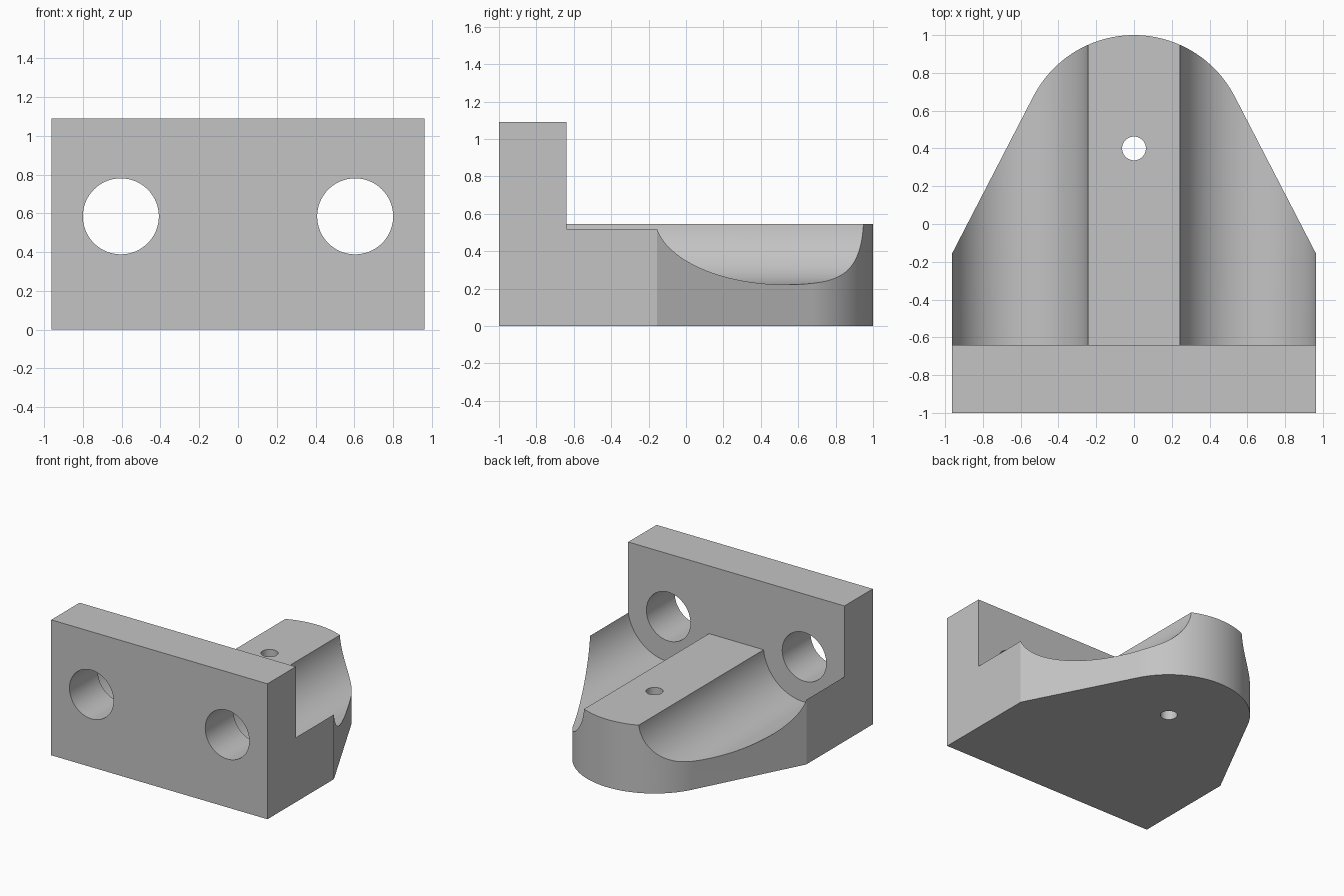
import bpy, bmesh, math
from mathutils import Vector, Matrix

cube = bpy.data.objects.get("Cube")
if cube:
    bpy.data.objects.remove(cube, do_unlink=True)

# Main dimensions
HALF_W, HEIGHT, BASE_H = 0.9625, 1.09, 0.545
PLATE_BACK, CORNER_Y = -0.64, -0.155
NOSE_Y, NOSE_R = 0.4, 0.6
BORE_X, BORE_Z = 0.6045, 0.585

grey = bpy.data.materials.new("plain grey")
grey.use_nodes = True
colour = (0.55, 0.55, 0.55, 1)
grey.diffuse_color = colour
grey.node_tree.nodes["Principled BSDF"].inputs["Base Color"].default_value = colour


def make_object(name, bm):
    bmesh.ops.recalc_face_normals(bm, faces=bm.faces)
    mesh = bpy.data.meshes.new(name)
    bm.to_mesh(mesh)
    bm.free()
    mesh.materials.append(grey)
    obj = bpy.data.objects.new(name, mesh)
    bpy.context.collection.objects.link(obj)
    return obj


def cylinder(name, centre, radius, length, along_y=True, sides=96):
    bm = bmesh.new()
    turn = Matrix.Rotation(math.pi / 2, 4, "X") if along_y else Matrix()
    bmesh.ops.create_cone(bm, cap_ends=True, segments=sides, radius1=radius,
                          radius2=radius, depth=length,
                          matrix=Matrix.Translation(centre) @ turn)
    return make_object(name, bm)


def box(name, low, high):
    bm = bmesh.new()
    low, high = Vector(low), Vector(high)
    bmesh.ops.create_cube(bm, size=1, matrix=Matrix.Translation((low + high) / 2)
                          @ Matrix.Diagonal((*(high - low), 1)))
    return make_object(name, bm)


def cut(target, cutter):
    cutter.hide_render = True
    mod = target.modifiers.new(cutter.name, "BOOLEAN")
    mod.operation, mod.solver, mod.object = "DIFFERENCE", "EXACT", cutter
    bpy.context.view_layer.objects.active = target
    bpy.ops.object.modifier_apply(modifier=mod.name)
    bpy.data.objects.remove(cutter, do_unlink=True)


# Tapered outline whose straight flanks run tangent into the rounded nose
dx, dy = HALF_W, CORNER_Y - NOSE_Y
start = math.atan2(dy, dx) + math.acos(NOSE_R / math.hypot(dx, dy))
steps = 64
outline = [(-HALF_W, CORNER_Y), (-HALF_W, -1), (HALF_W, -1), (HALF_W, CORNER_Y)]
for i in range(steps + 1):
    a = start + (math.pi - 2 * start) * i / steps
    outline.append((NOSE_R * math.cos(a), NOSE_Y + NOSE_R * math.sin(a)))

bm = bmesh.new()
floor = bm.faces.new([bm.verts.new((x, y, 0)) for x, y in outline])
extruded = bmesh.ops.extrude_face_region(bm, geom=[floor])["geom"]
bmesh.ops.translate(bm, vec=(0, 0, HEIGHT),
                    verts=[v for v in extruded if isinstance(v, bmesh.types.BMVert)])
bracket = make_object("bracket", bm)

# Step down behind the upright plate
cut(bracket, box("step_cutter", (-2, PLATE_BACK, BASE_H), (2, 2, 2)))

# Side channels concentric with the mounting holes
for side, sign in (("left", 1), ("right", -1)):
    x = sign * BORE_X
    length = 2
    cut(bracket, cylinder(side + "_channel_cutter",
                          (x, PLATE_BACK + length / 2, BORE_Z), 0.364, length))
    cut(bracket, cylinder(side + "_hole_cutter", (x, -1, BORE_Z), 0.196, 1.5))

# Small vertical hole through the centre rib
cut(bracket, cylinder("pin_hole_cutter", (0, NOSE_Y, 0.3), 0.063, 2, False, 48))

# Smooth curved walls, crisp edges
bpy.ops.object.select_all(action="DESELECT")
bracket.select_set(True)
bpy.context.view_layer.objects.active = bracket
bpy.ops.object.shade_smooth_by_angle(angle=math.radians(20))
